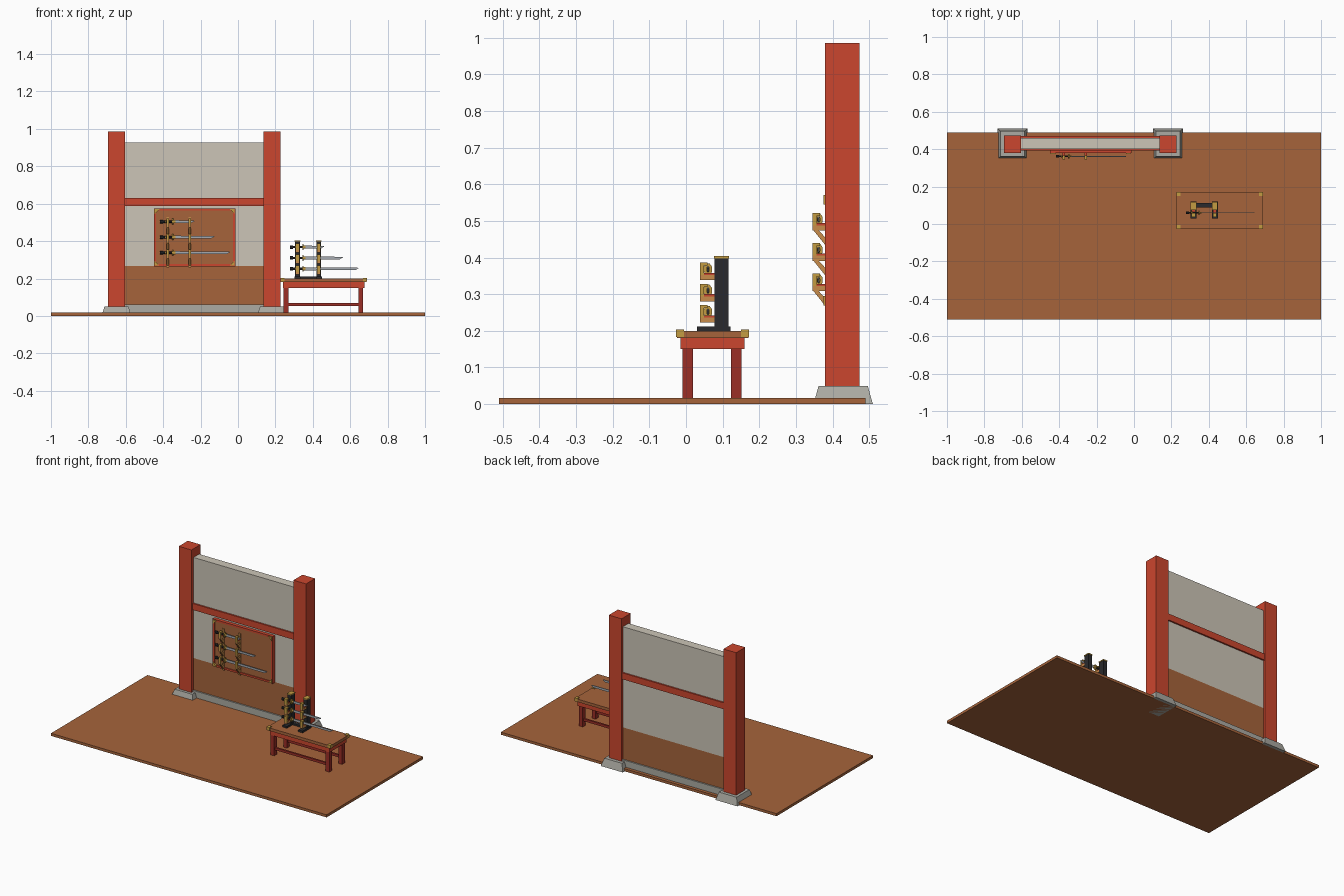
import bpy, bmesh, math
from mathutils import Vector

if "Cube" in bpy.data.objects:
    bpy.data.objects.remove(bpy.data.objects["Cube"])


def material(name, r, g, b):
    lin = [(c / 255 / 12.92) if c < 10 else ((c / 255 + 0.055) / 1.055) ** 2.4 for c in (r, g, b)]
    m = bpy.data.materials.new(name)
    m.diffuse_color = (*lin, 1)
    m.use_nodes = True
    m.node_tree.nodes["Principled BSDF"].inputs["Base Color"].default_value = m.diffuse_color
    return m


RED = material("red_lacquer", 203, 70, 46)
DARK_RED = material("dark_red_lacquer", 155, 46, 38)
WOOD = material("brown_wood", 166, 100, 59)
TAN = material("tan_wood", 200, 140, 75)
PLASTER = material("plaster", 204, 197, 183)
STONE = material("stone", 172, 171, 163)
BLACK = material("black_lacquer", 42, 42, 45)
GOLD = material("brass", 196, 156, 66)
STEEL = material("steel", 165, 170, 176)


def finish(name, bm, mat):
    bmesh.ops.recalc_face_normals(bm, faces=bm.faces)
    me = bpy.data.meshes.new(name)
    bm.to_mesh(me)
    bm.free()
    me.materials.append(mat)
    ob = bpy.data.objects.new(name, me)
    bpy.context.collection.objects.link(ob)
    return ob


def add_box(bm, x0, x1, y0, y1, z0, z1):
    vs = bmesh.ops.create_cube(bm, size=1)["verts"]
    for v in vs:
        v.co = Vector(((x0 + x1) / 2 + v.co.x * (x1 - x0),
                       (y0 + y1) / 2 + v.co.y * (y1 - y0),
                       (z0 + z1) / 2 + v.co.z * (z1 - z0)))
    return vs


def boxes(name, mat, *dims):
    bm = bmesh.new()
    for d in dims:
        add_box(bm, *d)
    return finish(name, bm, mat)


def add_prism(bm, pts, offset):
    """Extrude a closed 3D outline along an offset."""
    f = bm.faces.new([bm.verts.new(p) for p in pts])
    ext = bmesh.ops.extrude_face_region(bm, geom=[f])["geom"]
    bmesh.ops.translate(bm, vec=offset, verts=[v for v in ext if isinstance(v, bmesh.types.BMVert)])


def add_rod(bm, x0, x1, y, z, ry, rz, n=8):
    """Elliptical rod along x."""
    ring = [(x0, y + ry * math.cos(a), z + rz * math.sin(a))
            for a in (2 * math.pi * (i + 0.5) / n for i in range(n))]
    add_prism(bm, ring, (x1 - x0, 0, 0))


# Floor
boxes("floor", WOOD, (-1, 1, -0.51, 0.49, 0, 0.017))

# Gate pillars on tapered stone footings
PX = (-0.65, 0.182)
boxes("pillars", RED, *[(x - 0.046, x + 0.046, 0.38, 0.474, 0.045, 0.985) for x in PX])
bm = bmesh.new()
for x in PX:
    for v in add_box(bm, x - 0.08, x + 0.08, 0.348, 0.51, 0, 0.05):
        if v.co.z > 0.04:
            v.co.x += math.copysign(0.016, x - v.co.x)
            v.co.y += math.copysign(0.014, 0.429 - v.co.y)
finish("pillar_footings", bm, STONE)

# Wall between the pillars
boxes("plaster_wall", PLASTER, (-0.605, 0.137, 0.402, 0.46, 0.268, 0.928))
boxes("lower_wood_wall", WOOD, (-0.605, 0.137, 0.402, 0.46, 0.055, 0.268))
boxes("wall_sill", STONE, (-0.605, 0.137, 0.393, 0.469, 0.005, 0.06))
boxes("cross_beam", RED, (-0.605, 0.137, 0.392, 0.47, 0.588, 0.63))

# Display board with frame and brass corners
X0, X1, Z0, Z1 = -0.45, -0.014, 0.265, 0.575
boxes("display_board", WOOD, (X0 + 0.005, X1 - 0.005, 0.386, 0.404, Z0 + 0.005, Z1 - 0.005))
T = 0.012
boxes("board_frame", RED,
      (X0, X1, 0.38, 0.404, Z0, Z0 + T), (X0, X1, 0.38, 0.404, Z1 - T, Z1),
      (X0, X0 + T, 0.38, 0.404, Z0 + T, Z1 - T), (X1 - T, X1, 0.38, 0.404, Z0 + T, Z1 - T))
bm = bmesh.new()
for x, sx in ((X0 + 0.004, 1), (X1 - 0.004, -1)):
    for z, sz in ((Z0 + 0.004, 1), (Z1 - 0.004, -1)):
        add_prism(bm, [(x, 0.375, z), (x + sx * 0.026, 0.375, z), (x, 0.375, z + sz * 0.026)], (0, 0.012, 0))
finish("board_corners", bm, GOLD)


# Swords: pommel, grip, guard and a tapered blade
def sword_set(prefix, x, y, tips, heights):
    dark, brass, blade = bmesh.new(), bmesh.new(), bmesh.new()
    for tip, z in zip(tips, heights):
        add_rod(dark, x, x + 0.016, y, z, 0.007, 0.010)
        add_rod(dark, x + 0.016, x + 0.068, y, z, 0.005, 0.0065)
        add_rod(brass, x + 0.028, x + 0.034, y, z, 0.006, 0.008)
        add_rod(brass, x + 0.066, x + 0.073, y, z, 0.012, 0.017)
        add_rod(brass, x + 0.073, x + 0.084, y, z, 0.005, 0.009)
        b = x + 0.08
        add_prism(blade, [(b, y - 0.0025, z - 0.008), (tip - 0.018, y - 0.0025, z - 0.007),
                          (tip, y - 0.0025, z + 0.003), (tip - 0.006, y - 0.0025, z + 0.006),
                          (b, y - 0.0025, z + 0.008)], (0, 0.005, 0))
    finish(prefix + "_sword_grips", dark, BLACK)
    finish(prefix + "_sword_guards", brass, GOLD)
    finish(prefix + "_sword_blades", blade, STEEL)


WALL_Z = (0.504, 0.421, 0.338)
TABLE_Z = (0.368, 0.31, 0.252)
sword_set("wall", -0.418, 0.362, (-0.232, -0.125, -0.042), WALL_Z)
sword_set("table", 0.278, 0.06, (0.462, 0.562, 0.645), TABLE_Z)


# Sword hooks: arm with raised lip, red pad, optional strut to the wall
def hooks(prefix, xs, y0, y1, heights, half, drop, strut):
    arm, lip, pad = bmesh.new(), bmesh.new(), bmesh.new()
    for x in xs:
        for z in heights:
            add_box(arm, x - half, x + half, y0, y1, z - drop, z - drop + 0.014)
            add_box(lip, x - half, x + half, y0, y0 + 0.011, z - drop + 0.014, z + 0.018)
            add_box(lip, x - half, x + half, y0 + 0.011, y0 + 0.021, z + 0.010, z + 0.018)
            add_box(pad, x - half * 0.9, x + half * 0.9, y0 + 0.011, y1, z - drop + 0.014, z - drop + 0.020)
            if strut:
                b = z - drop
                add_prism(arm, [(x - half, y0, b + 0.004), (x - half, y1, b - 0.05),
                                (x - half, y1, b - 0.028), (x - half, y0 + 0.014, b + 0.004)],
                          (2 * half, 0, 0))
    finish(prefix + "_hook_arms", arm, TAN)
    finish(prefix + "_hook_lips", lip, GOLD)
    finish(prefix + "_hook_pads", pad, RED)


WALL_X, POST_X = (-0.375, -0.257), (0.318, 0.432)
hooks("wall", WALL_X, 0.345, 0.388, WALL_Z, 0.007, 0.03, True)
hooks("table", POST_X, 0.038, 0.08, TABLE_Z, 0.010, 0.03, False)
boxes("wall_hook_strips", TAN, *[(x - 0.007, x + 0.007, 0.379, 0.388, 0.258, 0.53) for x in WALL_X])

# Table rack: posts, feet, tie bar and caps
boxes("rack_posts", BLACK, *[(x - 0.013, x + 0.013, 0.078, 0.116, 0.2, 0.398) for x in POST_X])
boxes("rack_feet", BLACK, *[(x - 0.016, x + 0.016, 0.03, 0.121, 0.2, 0.212) for x in POST_X],
      (POST_X[0], POST_X[1], 0.088, 0.112, 0.2, 0.211))
boxes("rack_caps", GOLD, *[(x - 0.015, x + 0.015, 0.076, 0.118, 0.397, 0.404) for x in POST_X])

# Low table
boxes("table_top", WOOD, (0.228, 0.688, -0.025, 0.17, 0.181, 0.2))
boxes("table_apron", RED, (0.241, 0.675, -0.015, 0.159, 0.15, 0.181))
LX, LY = ((0.243, 0.269), (0.643, 0.669)), ((-0.009, 0.019), (0.123, 0.152))
boxes("table_legs", DARK_RED, *[(*x, *y, 0.015, 0.151) for x in LX for y in LY])
boxes("table_stretchers", DARK_RED, *[(0.265, 0.647, sum(y) / 2 - 0.006, sum(y) / 2 + 0.006, 0.052, 0.068) for y in LY])
boxes("table_corners", GOLD, *[(x - 0.011, x + 0.011, y - 0.011, y + 0.011, 0.183, 0.204)
                               for x in (0.238, 0.678) for y in (-0.016, 0.161)])
